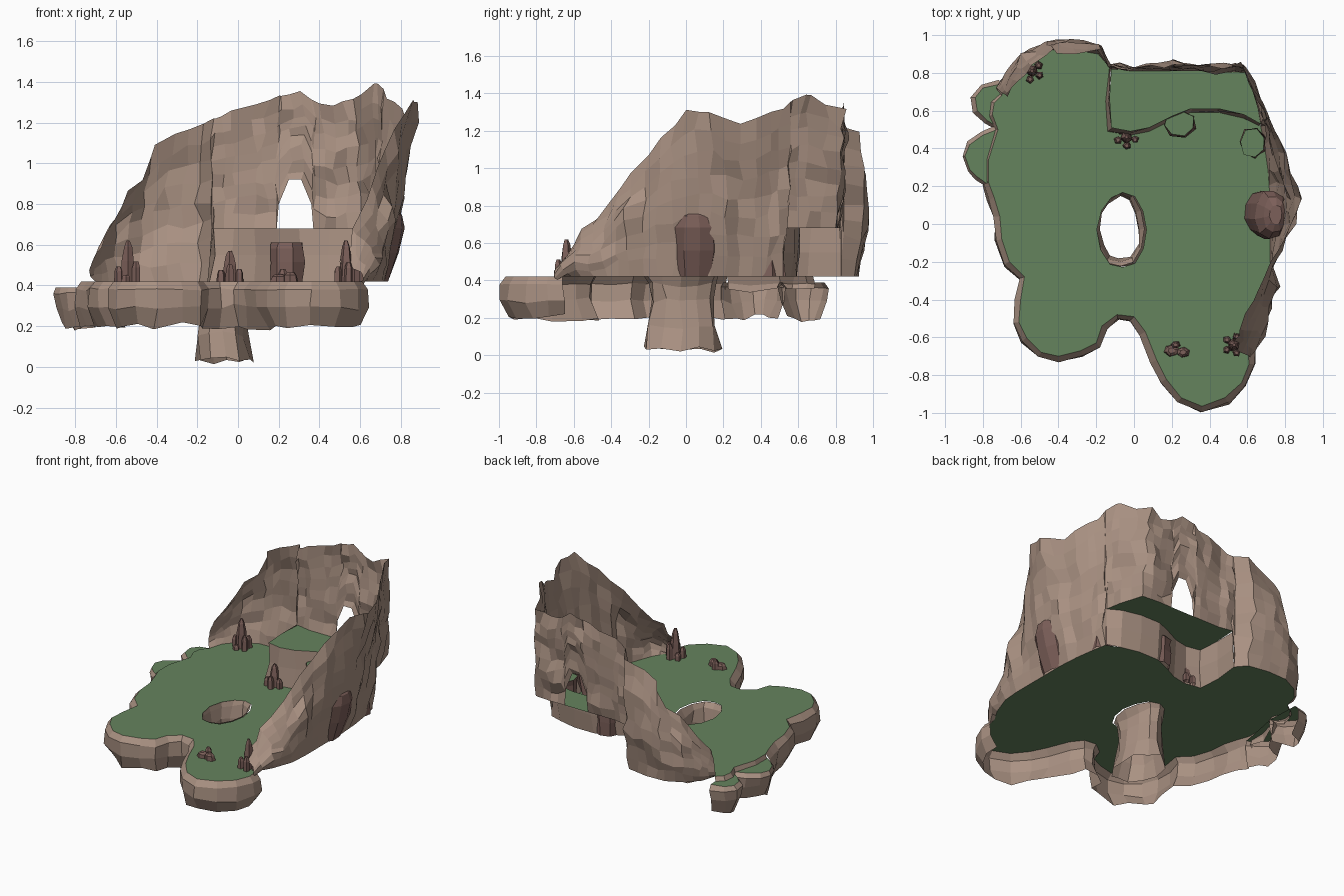
import bpy, bmesh, math, random
from mathutils import Vector, noise

if "Cube" in bpy.data.objects:
    bpy.data.objects.remove(bpy.data.objects["Cube"])

random.seed(4)
FLOOR, LEDGE = 0.42, 0.68


def material(name, rgb):
    m = bpy.data.materials.new(name)
    m.diffuse_color = (*rgb, 1)
    m.use_nodes = True
    m.node_tree.nodes["Principled BSDF"].inputs["Base Color"].default_value = m.diffuse_color
    return m


STONE = material("stone", (0.40, 0.285, 0.225))
GRASS = material("grass", (0.13, 0.23, 0.11))
RED = material("red_rock", (0.20, 0.115, 0.10))


def finish(name, bm, mat):
    me = bpy.data.meshes.new(name)
    bm.to_mesh(me)
    bm.free()
    me.materials.append(mat)
    ob = bpy.data.objects.new(name, me)
    bpy.context.collection.objects.link(ob)
    return ob


def grid(name, rows, mat, closed=False, cap=False):
    """Skin a list of equal-length point rows."""
    bm = bmesh.new()
    vs = [[bm.verts.new(p) for p in r] for r in rows]
    n = len(rows[0])
    for a, b in zip(vs, vs[1:]):
        for i in range(n if closed else n - 1):
            j = (i + 1) % n
            bm.faces.new((a[i], a[j], b[j], b[i]))
    if cap:
        bm.faces.new(vs[-1])
    return finish(name, bm, mat)


def fill(name, loops, z, mat):
    """Flat sheet from an outline and optional holes."""
    bm = bmesh.new()
    edges = []
    for loop in loops:
        vs = [bm.verts.new((p[0], p[1], z)) for p in loop]
        edges += [bm.edges.new((vs[i - 1], vs[i])) for i in range(len(vs))]
    bmesh.ops.triangle_fill(bm, use_beauty=True, edges=edges, normal=(0, 0, 1))
    for f in bm.faces:
        if f.normal.z < 0:
            f.normal_flip()
    return finish(name, bm, mat)


def rough(p, amount):
    return p + (noise.noise_vector(p * 6.5) + noise.noise_vector(p * 14) * 0.9) * amount


def cliff(name, cols, levels, amount):
    """Sheet between base points and top points; column = bx,by,bz,tx,ty,tz."""
    pairs = []
    for c in cols:
        b, t = Vector(c[:3]), Vector(c[3:])
        if pairs and (b - pairs[-1][0]).xy.length > 0.1:
            pb, pt = pairs[-1]
            pairs.append(((b + pb) / 2, (t + pt) / 2))
        pairs.append((b, t))
    rows = []
    for k in range(levels + 1):
        f = k / levels
        row = []
        for b, t in pairs:
            out = Vector((b.x, b.y, 0)).normalized()
            bulge = 0.07 if b.y < -.25 else 0.015 if b.x > -.13 else 0.05
            p = b.lerp(t, f) + out * math.sin(math.pi * f) * bulge
            row.append(rough(p, amount) if k else p)
        rows.append(row)
    return grid(name, rows, STONE)


def skirt(name, path, z, profile):
    """Hanging rock edge below a path; profile = (outward, down)."""
    pts = [Vector((x, y, z)) for x, y in path]
    rows = []
    for k, (off, dz) in enumerate(profile):
        row = []
        for i, p in enumerate(pts):
            t = (pts[min(i + 1, len(pts) - 1)] - pts[max(i - 1, 0)]).normalized()
            q = p + Vector((-t.y, t.x, 0)) * off + Vector((0, 0, dz))
            row.append(rough(q, 0.01 * k) if k else q)
        rows.append(row)
    return grid(name, rows, STONE)


def ring(cx, cy, rx, ry, z, n, wob=0.0, turn=0.0):
    out = []
    for i in range(n):
        a = 2 * math.pi * i / n + turn
        s = 1 + random.uniform(-wob, wob)
        out.append(Vector((cx + rx * s * math.cos(a), cy + ry * s * math.sin(a), z)))
    return out


def rock(name, x, y, rx, ry, h, levels, n=6, lean=0.0):
    turn = random.random()
    rows = [ring(x + lean * f, y, rx * s, ry * s, FLOOR + h * f, n, 0.1, turn) for f, s in levels]
    grid(name, rows, RED, True, True)
    return rows[-1]


# Cliff columns: right side, back above the ledge (arch cut into the base), left side
right = [(.60, -.66, FLOOR, .51, -.64, .53), (.66, -.56, FLOOR, .56, -.55, .66),
         (.71, -.42, FLOOR, .62, -.42, .81), (.72, -.30, FLOOR, .68, -.28, .98),
         (.72, -.15, FLOOR, .77, -.15, 1.17), (.72, 0, FLOOR, .85, 0, 1.29),
         (.72, .13, FLOOR, .89, .13, 1.31), (.71, .28, FLOOR, .83, .30, 1.24),
         (.69, .42, FLOOR, .77, .46, 1.31), (.67, .52, FLOOR, .71, .56, 1.36)]
back = [(.67, .53, LEDGE, .71, .57, 1.37), (.65, .64, LEDGE, .66, .66, 1.40),
        (.60, .80, LEDGE, .58, .84, 1.31), (.48, .81, LEDGE, .47, .83, 1.28),
        (.37, .81, LEDGE, .37, .83, 1.31), (.36, .81, .80, .36, .83, 1.31),
        (.31, .81, .92, .31, .84, 1.34), (.25, .81, .92, .25, .84, 1.33),
        (.20, .81, .80, .20, .84, 1.32), (.19, .81, LEDGE, .19, .84, 1.32),
        (.08, .81, LEDGE, .08, .83, 1.28), (-.02, .81, LEDGE, -.02, .82, 1.23),
        (-.12, .83, LEDGE, -.11, .83, 1.22)]
left = [(-.13, .83, FLOOR, -.12, .83, 1.22), (-.19, .90, FLOOR, -.18, .92, 1.19),
        (-.34, .925, FLOOR, -.32, .92, 1.14), (-.48, .92, FLOOR, -.43, .92, 1.03),
        (-.60, .86, FLOOR, -.55, .83, .85), (-.67, .78, FLOOR, -.62, .76, .72),
        (-.70, .68, FLOOR, -.68, .68, .60)]
cliff("cliff_wall", right + back + left, 8, 0.03)

# Raised ledge: front face and grass top
front = [(-.13, .83), (-.13, .67), (-.12, .51), (-.02, .49), (.08, .51), (.20, .57),
         (.30, .61), (.45, .61), (.58, .58), (.67, .53)]
foot = [front[0]] + [(x - (.02 if x < -.1 else 0), y - .02) for x, y in front[1:-1]] + [front[-1]]
grid("ledge_face", [[(x, y, FLOOR) for x, y in foot],
                    [(x + .008 * (-1) ** i, y - .012 * (i % 2), .55) for i, (x, y) in enumerate(front)],
                    [(x, y, LEDGE) for x, y in front]], STONE)
fill("ledge_grass", [front[1:] + [c[:2] for c in back if c[2] == LEDGE]], LEDGE, GRASS)

# Main grass floor with its pit opening
edge = [(.60, -.66), (.61, -.74), (.57, -.84), (.48, -.92), (.36, -.965), (.25, -.92), (.17, -.82),
        (.12, -.72), (.06, -.57), (0, -.49), (-.09, -.48), (-.17, -.54), (-.20, -.63), (-.28, -.67),
        (-.40, -.70), (-.49, -.68), (-.57, -.60), (-.61, -.52), (-.60, -.40), (-.58, -.28), (-.66, -.20),
        (-.70, -.08), (-.71, .04), (-.74, .14), (-.77, .22)]
rim = [(-.77, .22), (-.77, .34), (-.72, .50), (-.75, .58), (-.74, .64), (-.70, .68)]
pit = [(.42, 1), (.38, .9), (.30, .80), (.16, .97), (.035, 1.08)]
hole = ring(-.06, -.03, .13, .205, FLOOR, 12, .06)
outline = edge + rim[1:-1] + [c[:2] for c in reversed(left)] + foot[1:-1] + [c[:2] for c in reversed(right)][:-1]
fill("floor_grass", [outline, hole], FLOOR, GRASS)

# Pit tube
grid("pit_wall", [[rough(Vector((-.07 + (p.x + .06) * s, -.025 + (p.y + .03) * s, z)), .025 if z < .4 else 0)
                   for p in hole] for z, s in pit], STONE, True)

# Rock edge under the floor, step rim, and the two low side lobes
HANG = [(0, 0), (.03, -.04), (.03, -.13), (-.015, -.225)]
skirt("floor_edge", edge, FLOOR, HANG)
skirt("rim_step", rim, FLOOR, [(0, 0), (.015, -.04), (.01, -.07)])
lobes = {"lobe_front": [(-.76, .20), (-.83, .25), (-.87, .29), (-.895, .36), (-.87, .42), (-.80, .47), (-.70, .51)],
         "lobe_back": [(-.70, .50), (-.78, .55), (-.83, .60), (-.84, .67), (-.80, .72), (-.71, .74)]}
for name, path in lobes.items():
    fill(name + "_grass", [path], .39, GRASS)
    skirt(name + "_edge", path, .39, [(0, 0), (.02, -.03), (.005, -.1), (-.03, -.19)])

# Boulder plugging the doorway in the right cliff
rock("doorway_boulder", .665, .05, .085, .13, .35, [(0, .9), (.4, 1), (.75, 1), (.93, .75), (1, .4)], 10, .085)

# Grass-topped stepping blocks
for i, (x, y, rx, ry, h) in enumerate([(.24, .53, .085, .07, .19), (.63, .43, .07, .08, .24)]):
    top = rock(f"step_block_{i}", x, y, rx, ry, h, [(0, 1), (.5, 1.03), (.85, 1), (1, .97)], 7)
    fill(f"step_block_{i}_grass", [top], FLOOR + h + .002, GRASS)

# Red spire clusters: one tall spire ringed by small stones
SPIRE = [(0, 1), (.5, .9), (.85, .6), (1, .25)]
STUB = [(0, 1), (.7, .9), (1, .5)]
for i, (x, y, h) in enumerate([(.53, -.64, .20), (-.04, .46, .15), (-.54, .81, .20)]):
    rock(f"spire_{i}", x, y, .035, .035, h, SPIRE, 5)
    for k in range(5):
        a = k * 1.25 + i
        rock(f"spire_{i}_stone_{k}", x + .047 * math.cos(a), y + .045 * math.sin(a), .022, .022,
             random.uniform(.03, .11), STUB, 5)

# Low loose stones at the front
for i, (x, y, r, h) in enumerate([(.20, -.67, .04, .035), (.26, -.68, .035, .045), (.22, -.64, .025, .06)]):
    rock(f"loose_stone_{i}", x, y, r, r * .8, h, STUB)
